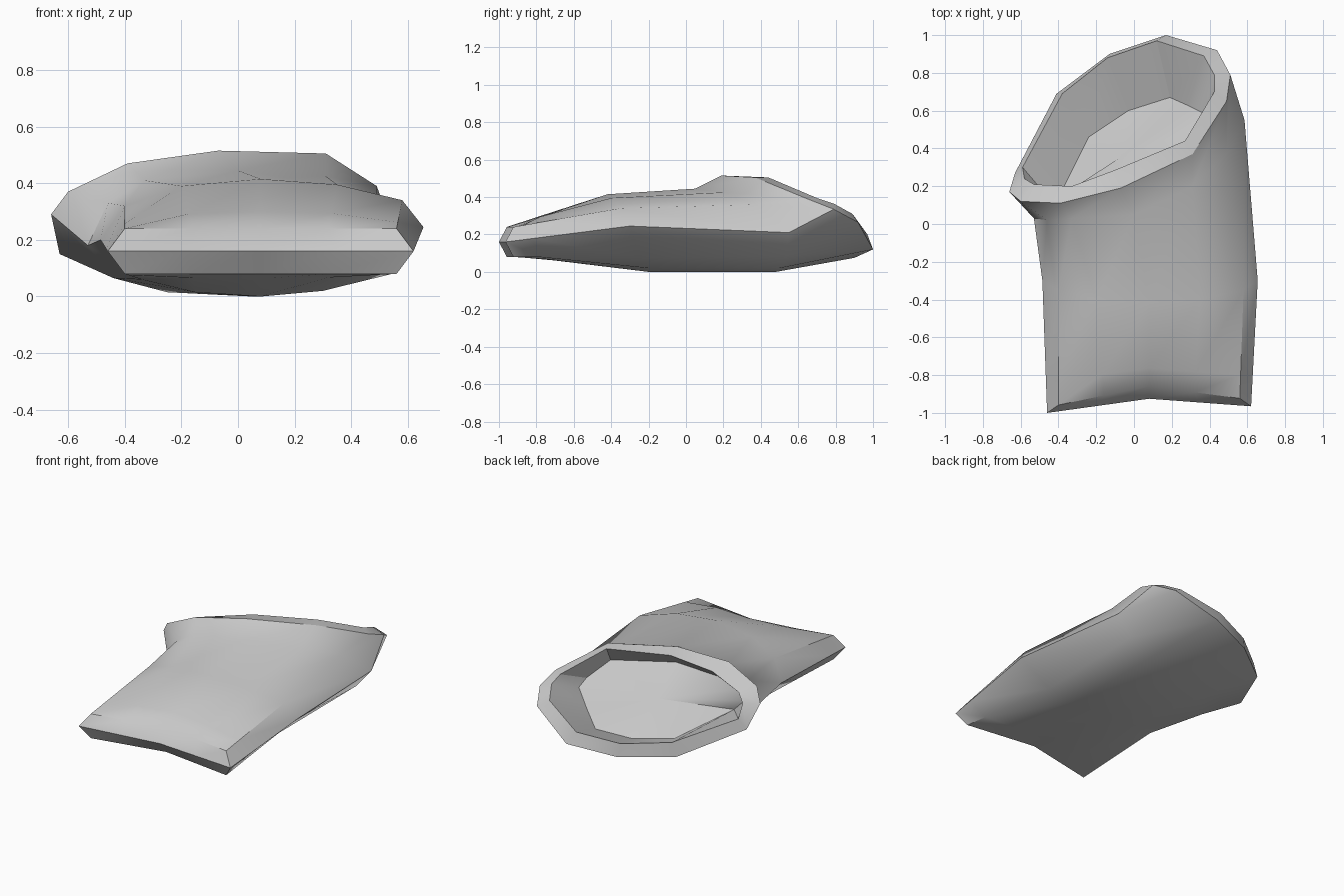
import bpy, bmesh, math
from mathutils import Vector

if "Cube" in bpy.data.objects:
    bpy.data.objects.remove(bpy.data.objects["Cube"])

fabric = bpy.data.materials.new("grey_fabric")
fabric.diffuse_color = (0.58, 0.58, 0.58, 1)
fabric.use_nodes = True
fabric.node_tree.nodes["Principled BSDF"].inputs["Base Color"].default_value = fabric.diffuse_color


def ring(*pts):
    return [Vector(p) for p in pts]


def loft(name, rings, cap_end=False, angle=30, toward=None, outward_from=None):
    """Skin a stack of 12-point rings; optionally close the last one.
    Normals face along `toward`, or away from the point `outward_from`."""
    bm = bmesh.new()
    loops = [[bm.verts.new(p) for p in r] for r in rings]
    n = len(loops[0])
    for a, b in zip(loops, loops[1:]):
        for i in range(n):
            j = (i + 1) % n
            bm.faces.new((a[i], a[j], b[j], b[i]))
    if cap_end:
        bmesh.ops.poke(bm, faces=[bm.faces.new(loops[-1])])
    bmesh.ops.remove_doubles(bm, verts=bm.verts, dist=0.0005)
    bmesh.ops.dissolve_degenerate(bm, edges=bm.edges, dist=0.0005)
    bmesh.ops.recalc_face_normals(bm, faces=bm.faces)
    score = 0
    for f in bm.faces:
        aim = toward if toward else f.calc_center_median() - outward_from
        score += aim.dot(f.normal) * f.calc_area()
    if score < 0:
        bmesh.ops.reverse_faces(bm, faces=bm.faces)
    mesh = bpy.data.meshes.new(name)
    bm.to_mesh(mesh)
    bm.free()
    obj = bpy.data.objects.new(name, mesh)
    bpy.context.collection.objects.link(obj)
    mesh.materials.append(fabric)
    bpy.ops.object.select_all(action='DESELECT')
    obj.select_set(True)
    bpy.context.view_layer.objects.active = obj
    bpy.ops.object.shade_smooth_by_angle(angle=math.radians(angle))
    return obj


# Every ring runs: left, five across the top, right, five back along the bottom
def front_ring(thick, inset):
    """Flat, notched closed end; thickness 0 gives the seam itself."""
    pts = []
    for u, side in ((-1, 0), (-1, 1), (-.5, 1), (0, 1), (.5, 1), (1, 1),
                    (1, 0), (1, -1), (.5, -1), (0, -1), (-.5, -1), (-1, -1)):
        k = inset if side else 0
        x = .08 + u * (.54 - k)
        y = -.925 - .0575 * abs(u) + .0175 * u + k * (.7 + .4 * (1 - abs(u)))
        pts.append(Vector((x, y, .16 + side * thick)))
    return pts


seam = front_ring(0, 0)
front = front_ring(.08, .06)

# Widest part of the body
middle = ring((-.485, -.3, .2), (-.40, -.35, .32), (-.2, -.4, .39),
              (.08, -.42, .415), (.35, -.4, .395), (.58, -.35, .34),
              (.655, -.3, .245), (.47, -.25, .075), (.3, -.2, .02),
              (.08, -.2, 0), (-.15, -.2, .015), (-.34, -.25, .06))

# Soft swell just behind the seam
swell = [f.lerp(m, .22) for f, m in zip(front, middle)]
for i in (2, 3, 4):
    swell[i].z += .02

# Neck under the lip
neck = ring((-.53, .03, .18), (-.46, .02, .33), (-.33, .03, .41),
            (0, .05, .445), (.31, .2, .425), (.49, .37, .36),
            (.585, .55, .21), (.48, .54, .085), (.3, .5, .02),
            (.05, .48, 0), (-.25, .38, .015), (-.44, .12, .065))

# Slanted mouth: outer rim, then the inner lip
rim = ring((-.66, .17, .29), (-.60, .12, .37), (-.39, .11, .47),
           (-.07, .19, .515), (.31, .37, .505), (.49, .65, .39),
           (.51, .79, .335), (.44, .92, .265), (.17, 1, .12),
           (-.13, .90, .075), (-.41, .69, .07), (-.63, .27, .15))
lip = ring((-.58, .24, .295), (-.53, .21, .345), (-.33, .20, .425),
           (-.09, .29, .50), (.27, .44, .505), (.425, .70, .395),
           (.425, .79, .365), (.37, .89, .31), (.12, .97, .20),
           (-.14, .88, .158), (-.38, .69, .158), (-.59, .30, .22))

# Recessed flat floor, running in beneath the front of the lip
floor = ring((-.485, .085, .23), (-.45, .09, .30), (-.33, .14, .37),
             (-.06, .19, .41), (.29, .37, .40), (.36, .52, .32),
             (.37, .585, .28), (.28, .63, .18), (.19, .67, .087),
             (-.03, .60, .055), (-.24, .46, .06), (-.42, .10, .16))

mouth_axis = Vector((-.36, .66, .6))
wall_mid = (sum(lip, Vector()) + sum(floor, Vector())) / 24

loft("pouch_body", [seam, front, swell, middle, neck, rim], angle=40,
     outward_from=Vector((.05, -.1, .2)))
loft("mouth_rim", [rim, lip], toward=mouth_axis)
wall = loft("mouth_inner_wall", [lip, floor], outward_from=wall_mid)
wall.data.flip_normals()  # the wall is seen from inside
loft("mouth_floor", [[p.lerp(wall_mid, 0) for p in floor]], cap_end=True,
     angle=60, toward=mouth_axis)
